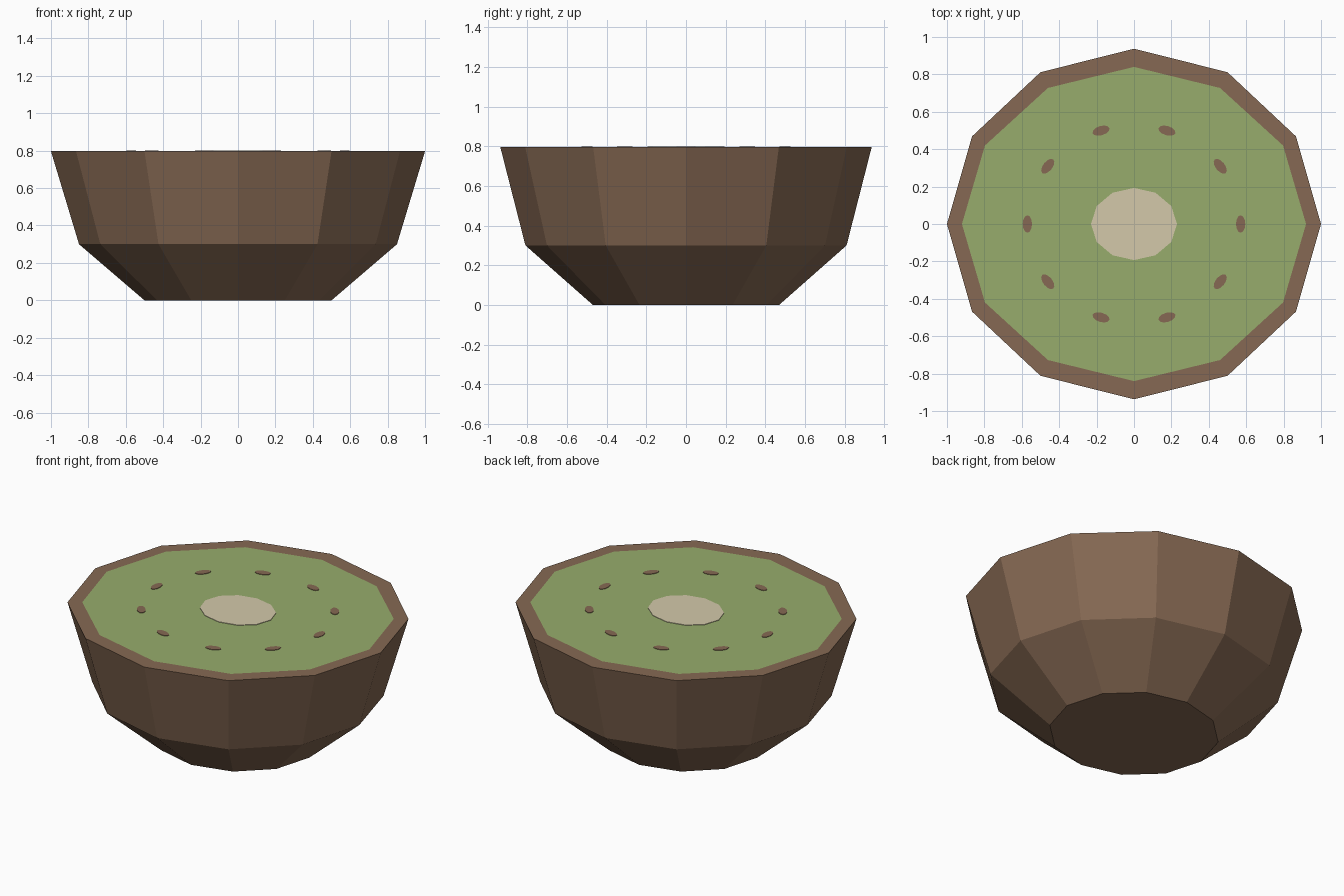
import bpy, bmesh, math

if "Cube" in bpy.data.objects:
    bpy.data.objects.remove(bpy.data.objects["Cube"])


def material(name, rgb):
    """Flat colour given as 0-255 display values, stored as linear."""
    m = bpy.data.materials.new(name)
    lin = [((c / 255 + 0.055) / 1.055) ** 2.4 for c in rgb]
    m.diffuse_color = (*lin, 1)
    m.use_nodes = True
    m.node_tree.nodes["Principled BSDF"].inputs["Base Color"].default_value = m.diffuse_color
    return m


BROWN = material("brown skin", (134, 105, 83))
GREEN = material("green flesh", (151, 172, 108))
CREAM = material("cream core", (211, 201, 170))


def ring(rx, ry, z, cx=0, cy=0, turn=0, n=12):
    """Points of a turned ellipse."""
    pts = []
    for i in range(n):
        a = math.tau * i / n
        x, y = rx * math.cos(a), ry * math.sin(a)
        pts.append((cx + x * math.cos(turn) - y * math.sin(turn),
                    cy + x * math.sin(turn) + y * math.cos(turn), z))
    return pts


def loft(name, rings, mats):
    """Join stacked rings with quads and close both ends."""
    bm = bmesh.new()
    loops = [[bm.verts.new(p) for p in r] for r in rings]
    for lo, hi in zip(loops, loops[1:]):
        n = len(lo)
        for i in range(n):
            j = (i + 1) % n
            bm.faces.new((lo[i], lo[j], hi[j], hi[i]))
    bm.faces.new(loops[0][::-1])
    top = bm.faces.new(loops[-1])
    top.material_index = len(mats) - 1
    mesh = bpy.data.meshes.new(name)
    bm.to_mesh(mesh)
    bm.free()
    for m in mats:
        mesh.materials.append(m)
    ob = bpy.data.objects.new(name, mesh)
    bpy.context.collection.objects.link(ob)
    return ob


# Faceted half fruit: skin with a rim around the cut flesh
TOP = 0.797
loft("fruit_half", [ring(0.5, 0.47, 0), ring(0.85, 0.81, 0.3),
                    ring(1.0, 0.937, TOP), ring(0.92, 0.84, TOP)],
     [BROWN, GREEN])

# Pale core disc
loft("core", [ring(0.23, 0.193, TOP - 0.002), ring(0.23, 0.193, 0.8)], [CREAM])

# Ten seeds lying along a ring around the core
for k in range(10):
    a = math.tau * k / 10
    x, y = 0.57 * math.cos(a), 0.525 * math.sin(a)
    turn = math.atan2(0.525 * math.cos(a), -0.57 * math.sin(a))
    loft(f"seed_{k + 1}", [ring(0.047, 0.025, TOP - 0.002, x, y, turn),
                           ring(0.047, 0.025, 0.8, x, y, turn)], [BROWN])
